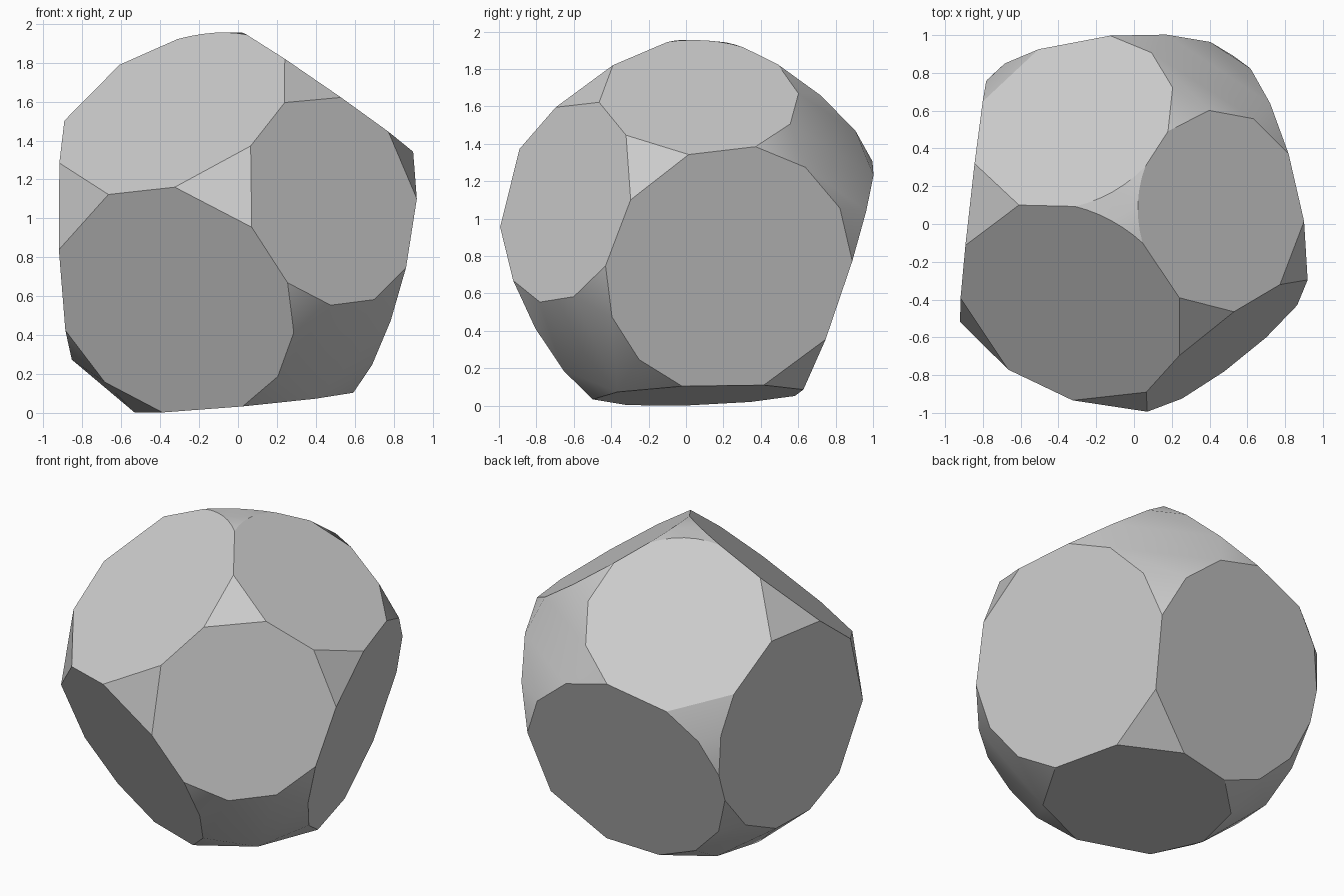
import bpy
import bmesh
import math
from mathutils import Vector

cube = bpy.data.objects.get("Cube")
if cube:
    bpy.data.objects.remove(cube, do_unlink=True)

CENTRE = Vector((-0.047, 0.037, 0.919))
RADIUS = 1.038
CHORD = 0.33

# Flat cuts through the ball: outward direction and distance from its centre
CUTS = [(Vector(d).normalized(), dist) for d, dist in (
    ((-0.348, -0.555, 0.755), 0.818),   # upper front
    ((0.602, -0.774, 0.200), 0.875),    # front corner
    ((-0.350, -0.833, -0.429), 0.802),  # lower front
    ((0.939, 0.244, -0.240), 0.783),    # side
    ((0.572, 0.035, 0.820), 0.888),     # upper side
    ((-0.319, 0.577, 0.751), 0.870),    # upper back
    ((-0.993, 0.112, -0.026), 0.808),   # far side
    ((-0.094, 0.947, -0.307), 0.798),   # back
    ((0.092, 0.037, -0.995), 0.868),    # underside
)]


def kept(point, ignore):
    """True when no other cut removes the point."""
    return all(point.dot(n) < d + 1e-5
               for k, (n, d) in enumerate(CUTS) if k not in ignore)


def corners(i, j):
    """Points of the ball where two cuts meet."""
    (n1, d1), (n2, d2) = CUTS[i], CUTS[j]
    c = n1.dot(n2)
    s = 1 - c * c
    base = n1 * ((d1 - c * d2) / s) + n2 * ((d2 - c * d1) / s)
    rest = RADIUS ** 2 - base.length_squared
    if rest <= 0:
        return []
    along = n1.cross(n2).normalized() * math.sqrt(rest)
    return [p for p in (base + along, base - along) if kept(p, (i, j))]


def rim(i):
    """Outline of one flat facet: corners joined by coarse arcs."""
    n, d = CUTS[i]
    u = n.orthogonal().normalized()
    v = n.cross(u)
    r = math.sqrt(RADIUS ** 2 - d * d)

    def at(angle):
        return n * d + (u * math.cos(angle) + v * math.sin(angle)) * r

    angles = sorted(math.atan2(p.dot(v), p.dot(u)) % math.tau
                    for j in range(len(CUTS)) if j != i
                    for p in corners(i, j))
    points = []
    for a, b in zip(angles, angles[1:] + [angles[0] + math.tau]):
        points.append(at(a))
        middle = at((a + b) / 2)
        if kept(middle, (i,)):
            steps = max(1, round((b - a) * r / CHORD))
            if middle.z > 0.95:      # finer rounding at the crown
                steps = 6
            points += [at(a + (b - a) * k / steps) for k in range(1, steps)]
    return points


# Skin the facet outlines into one closed solid
bm = bmesh.new()
for i in range(len(CUTS)):
    for p in rim(i):
        bm.verts.new(p + CENTRE)
bmesh.ops.remove_doubles(bm, verts=bm.verts, dist=0.004)
hull = bmesh.ops.convex_hull(bm, input=bm.verts)
loose = [v for v in bm.verts if not v.link_faces]
bmesh.ops.delete(bm, geom=loose, context='VERTS')
bm.normal_update()

# Merge each facet into one polygon, leaving the rounded skin smooth
for face in bm.faces:
    face.smooth = True
for n, d in CUTS:
    flat = [f for f in bm.faces
            if all(abs((v.co - CENTRE).dot(n) - d) < 0.006 for v in f.verts)]
    merged = bmesh.ops.dissolve_faces(bm, faces=flat)["region"]
    for face in merged:
        face.smooth = False
        for edge in face.edges:
            edge.smooth = False
bmesh.ops.recalc_face_normals(bm, faces=bm.faces)

mesh = bpy.data.meshes.new("faceted_stone")
bm.to_mesh(mesh)
bm.free()
stone = bpy.data.objects.new("faceted_stone", mesh)
bpy.context.collection.objects.link(stone)

# Plain grey surface
grey = bpy.data.materials.new("plain_grey")
grey.use_nodes = True
colour = (0.6, 0.6, 0.6, 1)
grey.diffuse_color = colour
grey.node_tree.nodes["Principled BSDF"].inputs["Base Color"].default_value = colour
mesh.materials.append(grey)
